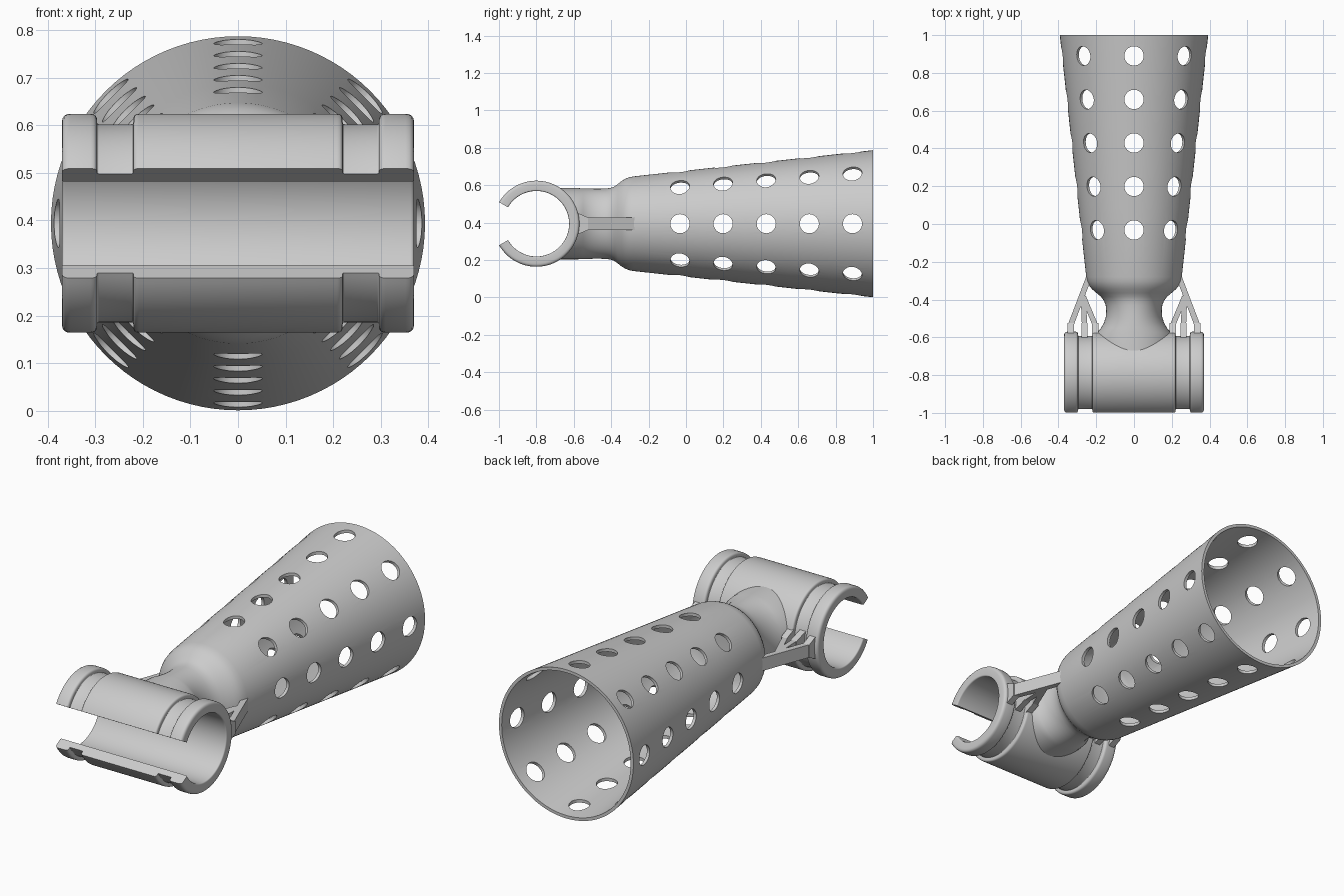
import bpy, bmesh
from math import sin, cos, pi, sqrt, radians
from mathutils import Vector, Matrix

if "Cube" in bpy.data.objects:
    bpy.data.objects.remove(bpy.data.objects["Cube"])

ZC = 0.394      # height of the long axis
YC = -0.8       # clip axis position


def finish(bm, name, angle=35):
    bmesh.ops.recalc_face_normals(bm, faces=bm.faces)
    me = bpy.data.meshes.new(name)
    bm.to_mesh(me)
    bm.free()
    ob = bpy.data.objects.new(name, me)
    bpy.context.collection.objects.link(ob)
    if angle:
        smooth(ob, angle)
    return ob


def smooth(ob, angle):
    bpy.ops.object.select_all(action='DESELECT')
    bpy.context.view_layer.objects.active = ob
    ob.select_set(True)
    bpy.ops.object.shade_smooth_by_angle(angle=radians(angle))


def rounded(corners, steps=4):
    """Round each (x, r, radius) corner of a closed profile."""
    out = []
    n = len(corners)
    for i, (x, r, rad) in enumerate(corners):
        p = Vector((x, r))
        a = p + (Vector(corners[i - 1][:2]) - p).normalized() * rad
        b = p + (Vector(corners[(i + 1) % n][:2]) - p).normalized() * rad
        for k in range(steps + 1):
            t = k / steps
            out.append(a * (1 - t) ** 2 + p * 2 * t * (1 - t) + b * t * t)
    return out


# Clip: grooved profile swept 300 degrees round the x axis, open at the front
half = [(0.22, 0.230, 0.012), (0.22, 0.208, 0.004), (0.296, 0.208, 0.004),
        (0.296, 0.230, 0.014), (0.37, 0.230, 0.018), (0.37, 0.175, 0.008)]
profile = rounded(half + [(-x, r, d) for x, r, d in reversed(half)])
bm = bmesh.new()
rings = []
SEG = 90
for i in range(SEG + 1):
    a = radians(-150 + 300 * i / SEG)
    rings.append([bm.verts.new((p.x, YC + p.y * cos(a), ZC + p.y * sin(a))) for p in profile])
m = len(profile)
for r0, r1 in zip(rings, rings[1:]):
    for j in range(m):
        k = (j + 1) % m
        bm.faces.new((r0[j], r0[k], r1[k], r1[j]))
bm.faces.new(rings[0])
bm.faces.new(rings[-1])
finish(bm, "clip")

# Cup and neck: one loft of elliptical rings (y, half width, half height)
N = 96
T = 0.016
stations = [(None, 0.205, 0.19), (-0.575, 0.195, 0.19), (-0.55, 0.174, 0.189),
            (-0.52, 0.158, 0.188), (-0.49, 0.149, 0.187), (-0.46, 0.147, 0.187),
            (-0.43, 0.150, 0.188), (-0.405, 0.160, 0.191), (-0.385, 0.175, 0.198),
            (-0.365, 0.199, 0.212), (-0.345, 0.222, 0.228), (-0.325, 0.238, 0.240),
            (-0.305, 0.247, 0.248), (-0.28, 0.253, 0.253)]


def cup_r(y):
    return 0.253 + (0.393 - 0.253) * (y + 0.28) / 1.28


stations += [(y, cup_r(y), cup_r(y)) for y in (0.085, 0.315, 0.545, 0.775, 1.0)]
stations += [(y, cup_r(y) - T, cup_r(y) - T) for y in (1.0, 0.775, 0.545, 0.315, 0.085, -0.28)]
stations += [(-0.315, 0.215, 0.215), (-0.335, 0.17, 0.17), (-0.345, 0.10, 0.10)]
bm = bmesh.new()
rings = []
for y, rx, rz in stations:
    ring = []
    for i in range(N):
        a = 2 * pi * i / N
        z = rz * sin(a)
        # the first ring follows the curved wall of the clip
        yy = YC + sqrt(0.2 ** 2 - z * z) if y is None else y
        ring.append(bm.verts.new((rx * cos(a), yy, ZC + z)))
    rings.append(ring)
for r0, r1 in zip(rings, rings[1:]):
    for j in range(N):
        k = (j + 1) % N
        bm.faces.new((r0[j], r0[k], r1[k], r1[j]))
bm.faces.new(rings[-1])
for i in range(-N // 4, N // 4):
    strip = []
    for idx in (i, i + 1, N // 2 - i - 1, N // 2 - i):
        v = rings[0][idx % N]
        if v not in strip:
            strip.append(v)
    bm.faces.new(strip)
cup = finish(bm, "cup_and_neck", None)

# Holes: five rows of eight radial cutters
bm = bmesh.new()
for row in range(5):
    y = -0.032 + 0.2305 * row
    for k in range(8):
        rot = Matrix.Rotation(k * pi / 4, 4, 'Y')
        mat = Matrix.Translation((0, y, ZC)) @ rot @ Matrix.Translation((0, 0, cup_r(y)))
        bmesh.ops.create_cone(bm, cap_ends=True, segments=32, radius1=0.051,
                              radius2=0.051, depth=0.16, matrix=mat)
cutter = finish(bm, "hole_cutter", None)
cutter.hide_render = True
mod = cup.modifiers.new("holes", 'BOOLEAN')
mod.operation = 'DIFFERENCE'
mod.solver = 'EXACT'
mod.object = cutter
bpy.context.view_layer.objects.active = cup
bpy.ops.object.modifier_apply(modifier="holes")
bpy.data.objects.remove(cutter)
smooth(cup, 35)


# Struts: branching flat bars on both sides between the cup and the clip
def bar(bm, a, b, w, ha=0.034, hb=0.034):
    a, b = Vector(a), Vector(b)
    d = (b - a).normalized()
    s = Vector((-d.y, d.x)) * w / 2
    ends = []
    for p, h in ((a, ha), (b, hb)):
        ends.append([bm.verts.new((q.x, q.y, ZC + z)) for q, z in
                     ((p - s, -h), (p + s, -h), (p + s, h), (p - s, h))])
    for j in range(4):
        k = (j + 1) % 4
        bm.faces.new((ends[0][j], ends[0][k], ends[1][k], ends[1][j]))
    bm.faces.new(ends[0])
    bm.faces.new(ends[1])


for side, name in ((1, "right_strut"), (-1, "left_strut")):
    bm = bmesh.new()
    bar(bm, (side * 0.236, -0.275), (side * 0.335, -0.535), 0.03)
    fork = (side * 0.268, -0.385)
    for x, foot in ((0.335, -0.585), (0.262, -0.605), (0.205, -0.585)):
        if x < 0.3:
            bar(bm, fork, (side * x, -0.535), 0.028)
        bar(bm, (side * x, -0.525), (side * x, foot), 0.034, 0.034, 0.06)
    finish(bm, name, 20)
